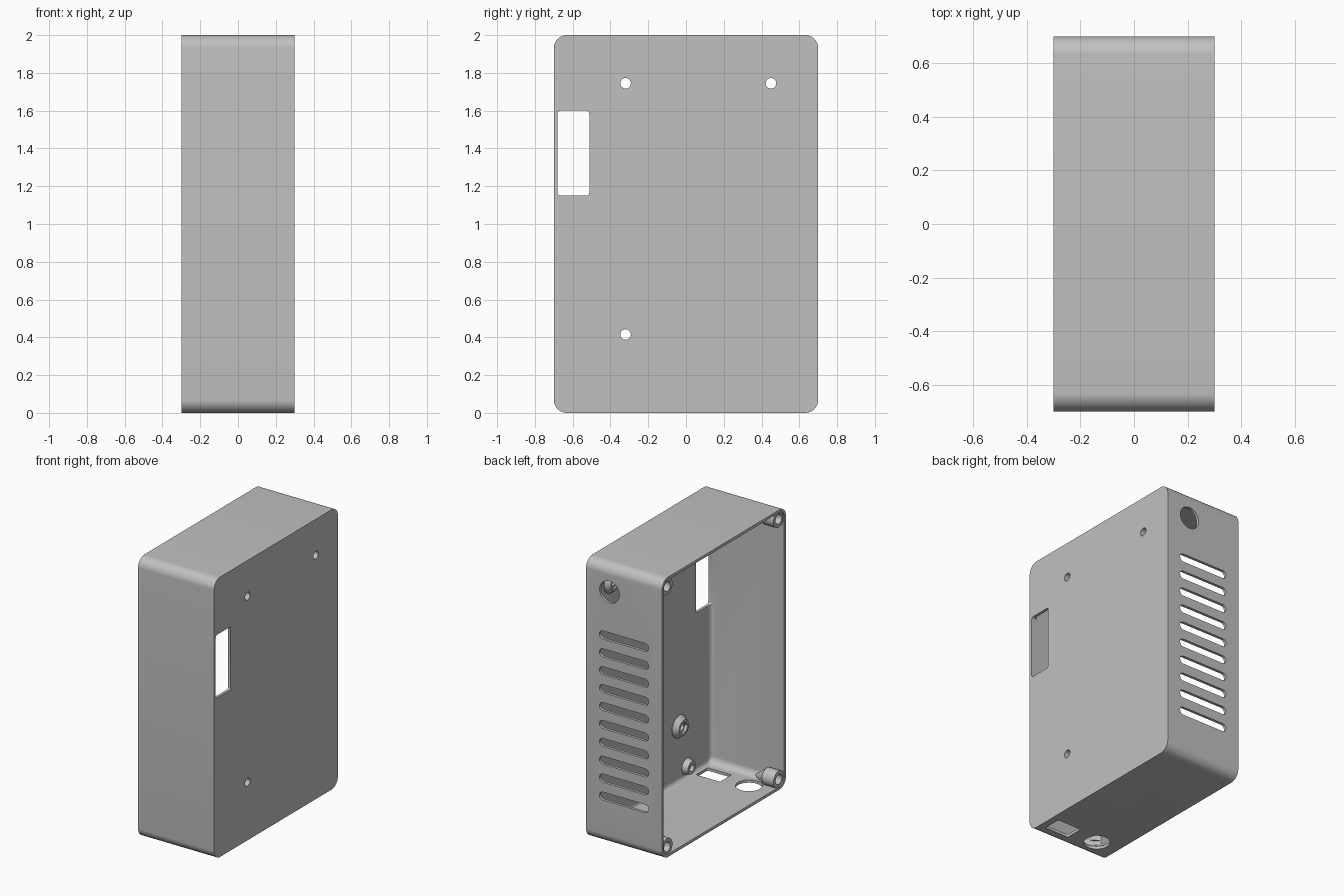
import bpy, bmesh, math
from mathutils import Vector

cube = bpy.data.objects.get("Cube")
if cube:
    bpy.data.objects.remove(cube, do_unlink=True)

# One plastic colour
grey = bpy.data.materials.new("grey_plastic")
colour = (0.53, 0.53, 0.53, 1)
grey.use_nodes = True
grey.diffuse_color = colour
grey.node_tree.nodes["Principled BSDF"].inputs["Base Color"].default_value = colour

W, D, WALL, R = 0.3, 0.7, 0.02, 0.07      # half width, half depth, wall, corner radius
PLACE = {"x": lambda a, b, t: (t, a, b),
         "y": lambda a, b, t: (a, t, b),
         "z": lambda a, b, t: (a, b, t)}


def loft(name, axis, rings):
    """Solid through a list of (outline points, position along the axis)."""
    bm = bmesh.new()
    loops = [[bm.verts.new(PLACE[axis](a, b, t)) for a, b in pts] for pts, t in rings]
    n = len(loops[0])
    for lo, hi in zip(loops, loops[1:]):
        for i in range(n):
            bm.faces.new((lo[i], lo[(i + 1) % n], hi[(i + 1) % n], hi[i]))
    bm.faces.new(loops[0])
    bm.faces.new(loops[-1])
    bmesh.ops.recalc_face_normals(bm, faces=bm.faces)
    mesh = bpy.data.meshes.new(name)
    bm.to_mesh(mesh)
    bm.free()
    mesh.materials.append(grey)
    obj = bpy.data.objects.new(name, mesh)
    bpy.context.collection.objects.link(obj)
    return obj


def circle(a, b, r, n=32):
    return [(a + r * math.cos(math.tau * i / n), b + r * math.sin(math.tau * i / n))
            for i in range(n)]


def rounded(a, b, ha, hb, r, steps=10):
    pts = []
    for q, (sa, sb) in enumerate([(1, 1), (-1, 1), (-1, -1), (1, -1)]):
        for i in range(steps + 1):
            ang = math.pi / 2 * (q + i / steps)
            pts.append((a + sa * (ha - r) + r * math.cos(ang),
                        b + sb * (hb - r) + r * math.sin(ang)))
    return pts


def prism(name, axis, pts, t0, t1):
    return loft(name, axis, [(pts, t0), (pts, t1)])


def combine(target, tool, operation):
    mod = target.modifiers.new(tool.name, "BOOLEAN")
    mod.operation, mod.object, mod.solver = operation, tool, "EXACT"
    bpy.context.view_layer.objects.active = target
    bpy.ops.object.modifier_apply(modifier=mod.name)
    bpy.data.objects.remove(tool, do_unlink=True)


# Outer body, open on its -x side
case = prism("enclosure", "x", rounded(0, 1, D, 1, R), -W, W)

# Cavity with a filleted floor edge against the closed panel
floor_x, fillet = W - WALL, 0.03
rings = [(rounded(0, 1, D - WALL, 1 - WALL, R - WALL), -W - 0.1)]
for i in range(7):
    ang = math.pi / 2 * i / 6
    inset = fillet * (1 - math.cos(ang))
    rings.append((rounded(0, 1, D - WALL - inset, 1 - WALL - inset, R - WALL - inset),
                  floor_x - fillet + fillet * math.sin(ang)))
combine(case, loft("cavity", "x", rings), "DIFFERENCE")

# Lid screw posts in the four corners, tapering back into the corner
for sy in (-1, 1):
    for sz in (-1, 1):
        y, z = sy * (D - R), 1 + sz * (1 - R)
        tip = 0.042
        post = loft("lid_post", "x", [
            (circle(y, z, 0.06), -0.292), (circle(y, z, 0.06), -0.2),
            (circle(y + sy * tip, z + sz * tip, 0.005), -0.08)])
        combine(case, post, "UNION")
        combine(case, prism("lid_screw_hole", "x", circle(y, z, 0.035, 24), -0.4, -0.21),
                "DIFFERENCE")

# Board standoffs with hexagonal pockets and through holes
for y, z in [(-0.32, 1.745), (0.45, 1.745), (-0.32, 0.415)]:
    post = loft("standoff", "x", [(circle(y, z, 0.08), 0.29), (circle(y, z, 0.08), 0.275),
                                  (circle(y, z, 0.055), 0.24)])
    combine(case, post, "UNION")
    combine(case, prism("nut_pocket", "x", circle(y, z, 0.042, 6), 0.2, 0.262), "DIFFERENCE")
    combine(case, prism("screw_hole", "x", circle(y, z, 0.028, 24), 0.2, 0.4), "DIFFERENCE")

# Small blind post near the floor
post = loft("cable_post", "x", [(circle(-0.41, 0.095, 0.06), 0.29),
                                (circle(-0.41, 0.095, 0.045), 0.24)])
combine(case, post, "UNION")
combine(case, prism("cable_post_hole", "x", circle(-0.41, 0.095, 0.025, 24), 0.2, 0.265),
        "DIFFERENCE")

# Window in the closed panel
combine(case, prism("window", "x", rounded(-0.596, 1.375, 0.084, 0.225, 0.015, 4), 0.2, 0.4),
        "DIFFERENCE")

# Ventilation slots and round hole in the back wall
for i in range(10):
    slot = rounded(0, 1.488 - 0.128 * i, 0.195, 0.029, 0.0285, 6)
    combine(case, prism("vent_slot", "y", slot, 0.6, 0.8), "DIFFERENCE")
combine(case, prism("back_hole", "y", circle(0.115, 1.808, 0.078), 0.6, 0.8), "DIFFERENCE")

# Square and round sockets in the bottom wall
combine(case, prism("square_socket", "z", rounded(0.155, -0.535, 0.095, 0.065, 0.01, 4), -0.1, 0.06),
        "DIFFERENCE")
combine(case, prism("round_socket", "z", circle(-0.127, -0.53, 0.087), -0.1, 0.06), "DIFFERENCE")

# Smooth shading with sharp edges
bpy.ops.object.select_all(action="DESELECT")
case.select_set(True)
bpy.context.view_layer.objects.active = case
bpy.ops.object.shade_smooth_by_angle(angle=math.radians(30))
